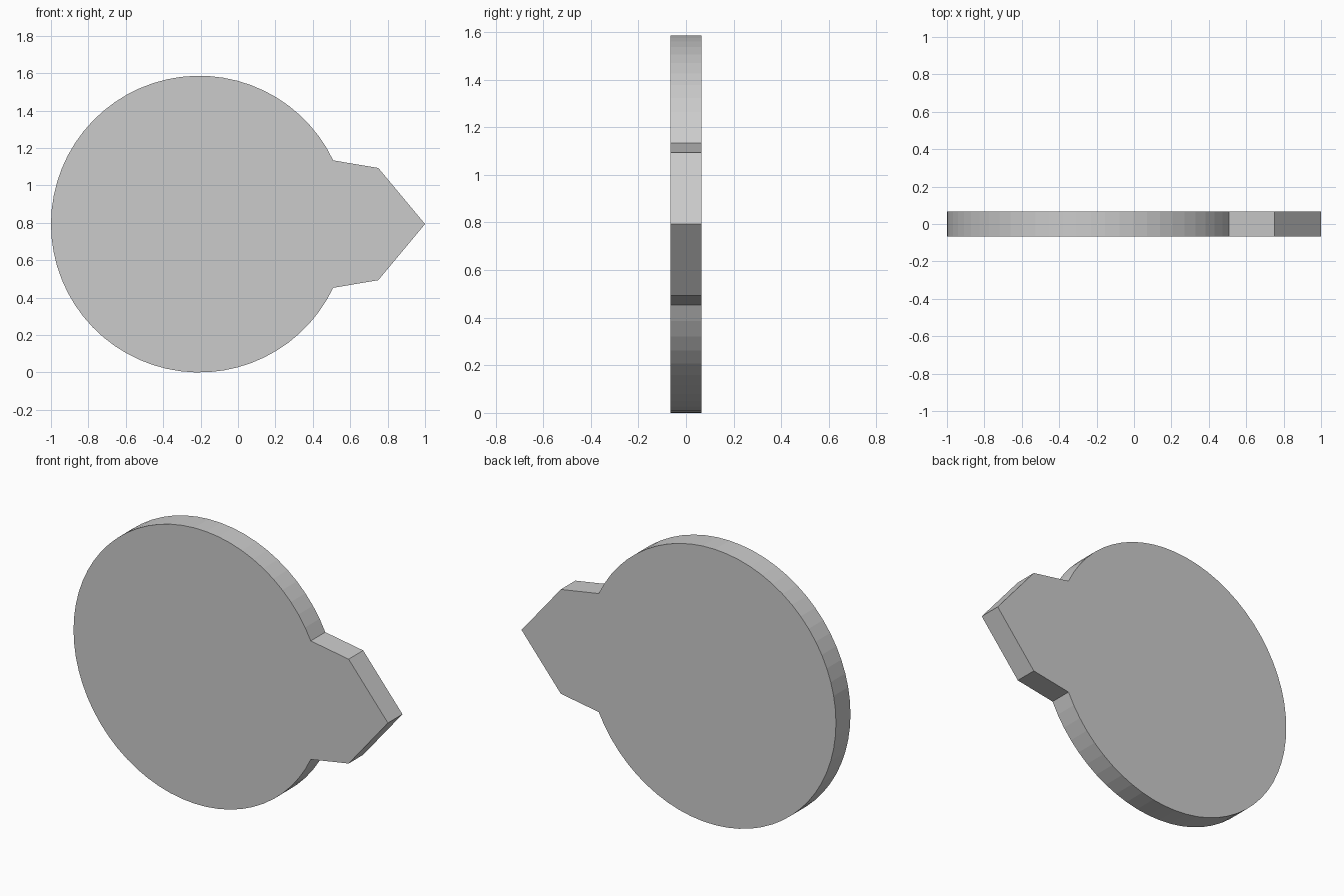
import bpy, bmesh
from math import sin, cos, atan2, pi

if "Cube" in bpy.data.objects:
    bpy.data.objects.remove(bpy.data.objects["Cube"])

R, CX, CZ = 0.793, -0.207, 0.793   # disc radius and centre
HALF = 0.066                       # half thickness
SEGMENTS = 56

# Outline: large arc, then the pointed tab on the right
start = atan2(0.34, 0.715)
sweep = 2 * pi - 2 * start
outline = [(CX + R * cos(start + sweep * i / SEGMENTS),
            CZ + R * sin(start + sweep * i / SEGMENTS)) for i in range(SEGMENTS + 1)]
outline += [(0.75, CZ - 0.30), (1.0, CZ), (0.75, CZ + 0.30)]

# Extrude the outline through the thickness
bm = bmesh.new()
face = bm.faces.new([bm.verts.new((x, -HALF, z)) for x, z in outline])
ext = bmesh.ops.extrude_face_region(bm, geom=[face], use_keep_orig=True)
verts = [g for g in ext["geom"] if isinstance(g, bmesh.types.BMVert)]
bmesh.ops.translate(bm, verts=verts, vec=(0, 2 * HALF, 0))
bmesh.ops.recalc_face_normals(bm, faces=bm.faces)

mesh = bpy.data.meshes.new("disc_with_tab")
bm.to_mesh(mesh)
bm.free()
bpy.context.collection.objects.link(bpy.data.objects.new("disc_with_tab", mesh))
